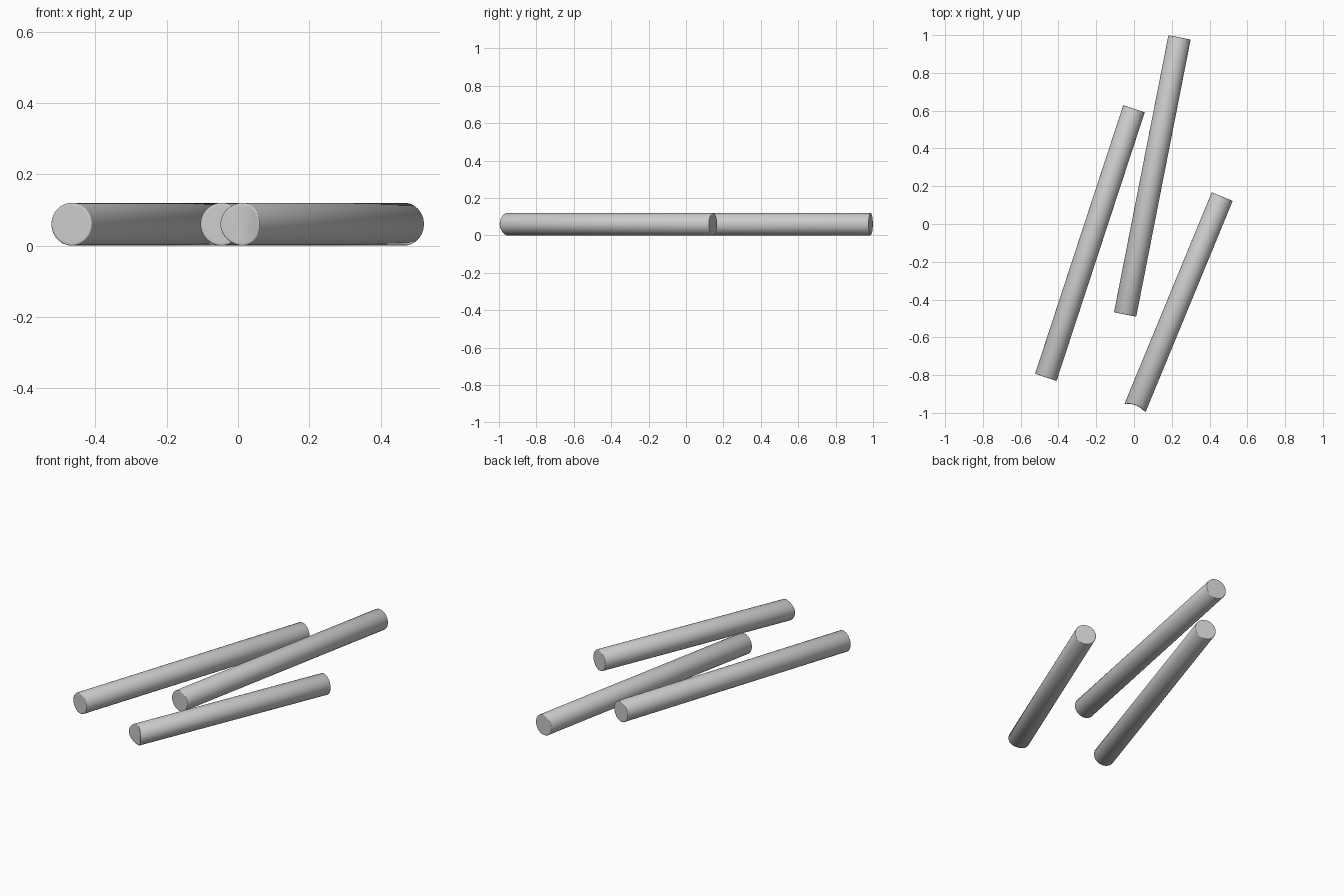
import bpy, bmesh, math
from mathutils import Vector

if "Cube" in bpy.data.objects:
    bpy.data.objects.remove(bpy.data.objects["Cube"])

R = 0.06     # stick radius
SIDES = 48


def stick(name, start, end, hollow=0.0):
    """Round stick lying on the ground; hollow scoops out its start face."""
    a, b = Vector((*start, R)), Vector((*end, R))
    axis = (b - a).normalized()
    side = axis.cross(Vector((0, 0, 1)))
    length = (b - a).length
    # (radius, distance along the stick) with softly rounded rims
    half = [(R * 0.4, 0), (R * 0.85, 0), (R - 0.003, 0), (R - 0.001, 0.001), (R, 0.003)]
    profile = half + [(r, length - d) for r, d in reversed(half)]

    bm = bmesh.new()

    def point(u, z, d):
        scoop = hollow * (1 - (u / R) ** 2) if d < length / 2 else 0
        return bm.verts.new(a + axis * (d + scoop) + side * u + Vector((0, 0, z)))

    rings = []
    for r, d in profile:
        angles = [2 * math.pi * i / SIDES for i in range(SIDES)]
        rings.append([point(r * math.cos(t), r * math.sin(t), d) for t in angles])
    for p, q in zip(rings, rings[1:]):
        for i in range(SIDES):
            j = (i + 1) % SIDES
            bm.faces.new((p[i], p[j], q[j], q[i]))
    # end caps
    for ring, d in ((rings[0], 0), (rings[-1], length)):
        c = point(0, 0, d)
        for i in range(SIDES):
            bm.faces.new((c, ring[i], ring[(i + 1) % SIDES]))
    bmesh.ops.recalc_face_normals(bm, faces=bm.faces)
    for f in bm.faces:
        f.smooth = True
    mesh = bpy.data.meshes.new(name)
    bm.to_mesh(mesh)
    bm.free()
    ob = bpy.data.objects.new(name, mesh)
    bpy.context.collection.objects.link(ob)
    return ob


# Two full-length sticks and a shorter one with a hollowed end
stick("left_stick", (-0.467, -0.812), (0.0, 0.61))
stick("middle_stick", (-0.047, -0.479), (0.241, 0.988))
stick("short_stick", (0.005, -0.975), (0.467, 0.145), hollow=0.016)
